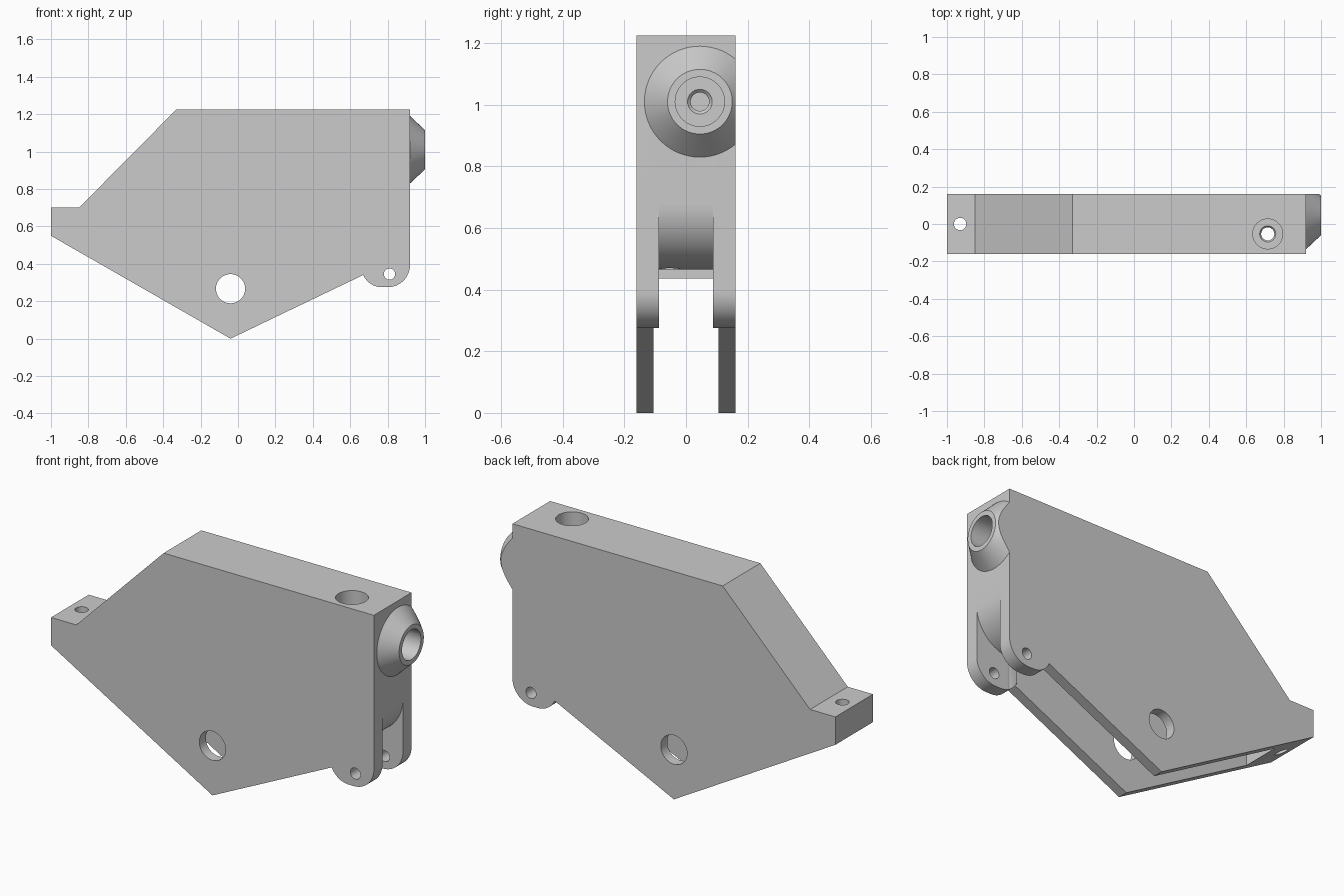
import bpy, bmesh
from math import cos, sin, pi, radians
from mathutils import Matrix, Vector

cube = bpy.data.objects.get("Cube")
if cube:
    bpy.data.objects.remove(cube, do_unlink=True)

grey = bpy.data.materials.new("plain grey")
grey.use_nodes = True
grey.diffuse_color = (0.6, 0.6, 0.6, 1)
grey.node_tree.nodes["Principled BSDF"].inputs["Base Color"].default_value = (0.6, 0.6, 0.6, 1)


def make(name, bm):
    bmesh.ops.recalc_face_normals(bm, faces=bm.faces[:])
    mesh = bpy.data.meshes.new(name)
    bm.to_mesh(mesh)
    bm.free()
    mesh.materials.append(grey)
    obj = bpy.data.objects.new(name, mesh)
    bpy.context.collection.objects.link(obj)
    return obj


def arc(cx, cz, r, start, end, n=16):
    angles = [radians(start + (end - start) * i / n) for i in range(n + 1)]
    return [(cx + r * cos(a), cz + r * sin(a)) for a in angles]


def prism(name, outline, half):
    """Side profile extruded evenly across the width."""
    bm = bmesh.new()
    face = bm.faces.new([bm.verts.new((x, -half, z)) for x, z in outline])
    out = bmesh.ops.extrude_face_region(bm, geom=[face])
    moved = [v for v in out["geom"] if isinstance(v, bmesh.types.BMVert)]
    bmesh.ops.translate(bm, verts=moved, vec=(0, 2 * half, 0))
    return make(name, bm)


def turned(name, profile, axis, centre, clip=None, n=64):
    """Round part from (radius, distance) pairs along an axis."""
    bm = bmesh.new()
    turn = Matrix.Translation(centre) @ Vector((0, 0, 1)).rotation_difference(Vector(axis)).to_matrix().to_4x4()
    rings = [[bm.verts.new(turn @ Vector((r * cos(2 * pi * i / n), r * sin(2 * pi * i / n), t)))
              for i in range(n)] for r, t in profile]
    for a, b in zip(rings, rings[1:]):
        for i in range(n):
            j = (i + 1) % n
            bm.faces.new((a[i], a[j], b[j], b[i]))
    bm.faces.new(rings[0])
    bm.faces.new(rings[-1])
    if clip is not None:
        bmesh.ops.bisect_plane(bm, geom=bm.verts[:] + bm.edges[:] + bm.faces[:],
                               plane_co=(0, clip, 0), plane_no=(0, 1, 0), clear_outer=True)
        bmesh.ops.holes_fill(bm, edges=[e for e in bm.edges if e.is_boundary], sides=0)
    return make(name, bm)


def cut(obj, cutters):
    bpy.context.view_layer.objects.active = obj
    for c in cutters:
        mod = obj.modifiers.new("cut", "BOOLEAN")
        mod.operation, mod.solver, mod.object = "DIFFERENCE", "EXACT", c
        bpy.ops.object.modifier_apply(modifier=mod.name)


# Main block with nose, pointed underside and rounded hinge lobe
body = prism("body", [(-1, 0.7), (-0.85, 0.7), (-0.33, 1.225), (0.92, 1.225)]
             + arc(0.80, 0.395, 0.12, 0, -90)
             + arc(0.77, 0.385, 0.11, -90, -156)
             + [(-0.04, 0), (-1, 0.55)], 0.16)

# Conical outlet, trimmed flush with the back side
outlet = turned("outlet_cone", [(0.18, 0), (0.105, 0.08)], (1, 0, 0), (0.92, 0.045, 1.01), clip=0.16)

# Slot between the side plates, and hinge gap with a rounded inner corner
slot = prism("slot_cutter", [(-0.8, -0.1), (0.665, -0.1), (0.665, 0.6), (-0.8, 0.6)], 0.105)
gap = prism("hinge_gap_cutter", [(0.6, 0.1), (0.6, 0.465)]
            + arc(0.705, 0.68, 0.215, -90, 0) + [(1.1, 0.68), (1.1, 0.1)], 0.087)

# Round holes
bore = turned("outlet_bore_cutter", [(0.08, 0.2), (0.08, -0.14), (0.04, -0.14), (0.03, -0.15), (0.03, -0.3)],
              (1, 0, 0), (0.92, 0.045, 1.01))
top_hole = turned("top_hole_cutter", [(0.08, 0.1), (0.08, -0.125), (0.043, -0.125), (0.035, -0.135), (0.035, -1)],
                  (0, 0, 1), (0.715, -0.053, 1.225))
side_hole = turned("side_hole_cutter", [(0.078, -0.3), (0.078, 0.3)], (0, 1, 0), (-0.04, 0, 0.267))
pin_hole = turned("pin_hole_cutter", [(0.03, -0.3), (0.03, 0.3)], (0, 1, 0), (0.81, 0, 0.345))
nose_hole = turned("nose_hole_cutter", [(0.033, -0.3), (0.033, 0.3)], (0, 0, 1), (-0.93, 0, 0.6))

cutters = [slot, gap, bore, top_hole, side_hole, pin_hole, nose_hole]
cut(body, cutters)
cut(outlet, [bore])
for c in cutters:
    bpy.data.objects.remove(c, do_unlink=True)

# Smooth round walls, keep edges crisp
for obj in (body, outlet):
    bpy.ops.object.select_all(action="DESELECT")
    obj.select_set(True)
    bpy.context.view_layer.objects.active = obj
    bpy.ops.object.shade_smooth_by_angle(angle=radians(25))
